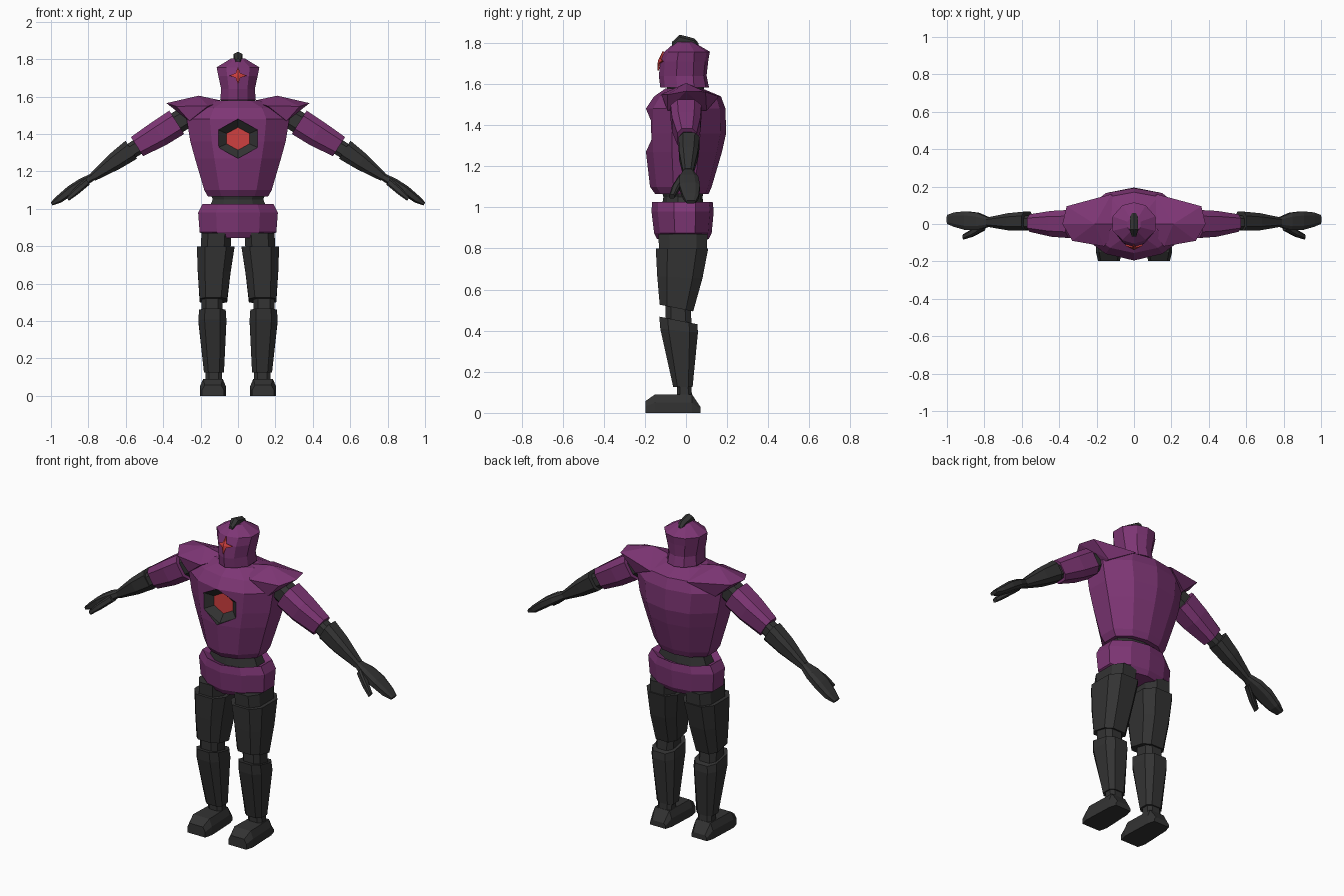
import bpy, bmesh, math

if "Cube" in bpy.data.objects:
    bpy.data.objects.remove(bpy.data.objects["Cube"])


def material(name, rgb):
    m = bpy.data.materials.new(name)
    m.diffuse_color = (*rgb, 1)
    m.use_nodes = True
    m.node_tree.nodes["Principled BSDF"].inputs["Base Color"].default_value = m.diffuse_color
    return m


PURPLE = material("purple armor", (0.205, 0.036, 0.175))
DARK = material("charcoal", (0.033, 0.033, 0.033))
RED = material("red", (0.62, 0.05, 0.05))


def finish(name, bm, mat):
    bmesh.ops.recalc_face_normals(bm, faces=bm.faces)
    me = bpy.data.meshes.new(name)
    bm.to_mesh(me)
    bm.free()
    me.materials.append(mat)
    ob = bpy.data.objects.new(name, me)
    bpy.context.collection.objects.link(ob)
    return ob


def loft(name, rings, mat):
    """Skin equal-length rings of 3D points and cap both ends."""
    bm = bmesh.new()
    vs = [[bm.verts.new(p) for p in r] for r in rings]
    n = len(vs[0])
    for a, b in zip(vs, vs[1:]):
        for i in range(n):
            j = (i + 1) % n
            bm.faces.new((a[i], a[j], b[j], b[i]))
    bm.faces.new(vs[0])
    bm.faces.new(vs[-1])
    return finish(name, bm, mat)


def hull(name, pts, mat):
    bm = bmesh.new()
    for p in pts:
        bm.verts.new(p)
    bmesh.ops.convex_hull(bm, input=bm.verts)
    bmesh.ops.dissolve_limit(bm, angle_limit=0.02, verts=bm.verts, edges=bm.edges)
    return finish(name, bm, mat)


def body_ring(z, w, f, b):
    """Ten-sided symmetric section with a ridge at front and back."""
    half = [(0, f), (.55 * w, f * .82), (w, f * .35), (w, b * .35), (.55 * w, b * .86), (0, b)]
    pts = half + [(-x, y) for x, y in half[-2:0:-1]]
    return [(x, y, z) for x, y in pts]


def body(name, specs, mat):
    return loft(name, [body_ring(*s) for s in specs], mat)


def octagon(a0, a1, b0, b1, c=0.22):
    """Rectangle with chamfered corners."""
    da, db = (a1 - a0) * c, (b1 - b0) * c
    return [(a0 + da, b0), (a1 - da, b0), (a1, b0 + db), (a1, b1 - db),
            (a1 - da, b1), (a0 + da, b1), (a0, b1 - db), (a0, b0 + db)]


# Torso with a tapered waist and a hexagonal recess in the chest
torso = body("torso", [
    (1.065, .16, -.15, .11), (1.10, .18, -.175, .125), (1.27, .23, -.195, .175),
    (1.36, .255, -.195, .195), (1.48, .275, -.195, .192), (1.54, .235, -.155, .17),
    (1.578, .12, -.10, .08)], PURPLE)
HEX = [(0, 1), (1, .45), (1, -.45), (0, -1), (-1, -.45), (-1, .45)]
HZ, HR = 1.375, .105
cutter = loft("recess_cutter", [[(x * HR * s, y, HZ + z * HR * s) for x, z in HEX]
              for y, s in ((-.3, 1), (-.17, 1), (-.135, .58))], DARK)
cutter.hide_render = True
mod = torso.modifiers.new("recess", "BOOLEAN")
mod.operation, mod.solver, mod.object = "DIFFERENCE", "EXACT", cutter
bpy.context.view_layer.objects.active = torso
bpy.ops.object.modifier_apply(modifier=mod.name)
bpy.data.objects.remove(cutter)

# Recess walls are dark, its floor is red
torso.data.materials.clear()
for m in (PURPLE, DARK, RED):
    torso.data.materials.append(m)
for p in torso.data.polygons:
    cos = [torso.data.vertices[i].co for i in p.vertices]
    inside = all(abs(c.x) < HR + .002 and abs(c.z - HZ) < HR + .002 and c.y < 0 for c in cos)
    floor = inside and all(c.y > -.137 for c in cos)
    p.material_index = 2 if floor else 1 if inside else 0

# Waist, pelvis, neck
body("waist", [(.99, .16, -.12, .09), (1.05, .135, -.11, .08), (1.09, .15, -.12, .09)], DARK)
body("pelvis", [(.845, .15, -.14, .11), (.875, .205, -.155, .125), (.98, .213, -.168, .135),
                (1.025, .19, -.165, .13), (1.005, .15, -.12, .095)], PURPLE)
body("neck", [(1.54, .10, -.10, .09), (1.60, .085, -.09, .085)], DARK)

# Head, crest and folded star on the face
body("head", [(1.583, .095, -.125, .112), (1.64, .09, -.132, .10), (1.71, .105, -.125, .108),
              (1.757, .114, -.105, .116), (1.805, .035, -.05, .035)], PURPLE)
loft("crest", [[(-w, y, 1.775), (w, y, 1.775), (w, y, h - .012), (0, y, h), (-w, y, h - .012)]
               for y, w, h in ((-.068, .012, 1.805), (-.03, .023, 1.84),
                               (.04, .02, 1.822), (.06, .01, 1.80))], DARK)
bm = bmesh.new()
mid = bm.verts.new((0, -.133, 1.712))
star = []
for i in range(8):
    a, r = i * math.pi / 4, (.046, .016)[i % 2]
    x, z = r * math.cos(a), r * math.sin(a)
    y = -.133 + .45 * abs(x) + (.5 * z if z > 0 else .06 * z)
    star.append(bm.verts.new((x, y, 1.712 + z)))
for i in range(8):
    bm.faces.new((mid, star[i], star[(i + 1) % 8]))
s = finish("face_star", bm, RED).modifiers.new("thickness", "SOLIDIFY")
s.thickness, s.offset = .008, 0

# Arm frame: u runs along the arm, t is perpendicular and upward
TH = math.radians(32.5)
CO, SI = math.cos(TH), math.sin(TH)
ARM = {
    "shoulder_joint": (DARK, [(-.04, -.05, .05, -.06, .06), (.10, -.055, .055, -.055, .062)]),
    "upper_arm": (PURPLE, [(.088, -.075, .075, -.068, .08), (.20, -.068, .07, -.066, .078),
                           (.337, -.042, .052, -.05, .071)]),
    "elbow": (DARK, [(.32, -.03, .045, -.035, .05), (.39, -.03, .045, -.035, .05)]),
    "forearm": (DARK, [(.372, -.036, .066, -.044, .07), (.48, -.034, .058, -.04, .056),
                       (.625, -.015, .035, -.023, .024)]),
    "hand": (DARK, [(.615, -.012, .032, -.018, .02), (.69, -.032, .06, -.02, .03),
                    (.763, -.032, .068, -.022, .03), (.84, -.015, .062, -.024, .018),
                    (.887, .0, .048, -.012, .007)]),
    "thumb": (DARK, [(.66, -.035, .01, -.025, .015), (.74, -.068, -.03, -.035, .003),
                     (.80, -.082, -.055, -.038, -.015)]),
}

# Leg sections: z, x range, y range, and tilt of the section along y
LEG = {
    "hip": [(.78, .04, .20, -.13, .10, 0), (.87, .035, .195, -.135, .105, 0)],
    "thigh": [(.51, .058, .205, -.128, .035, -.2), (.66, .04, .215, -.14, .08, -.05),
              (.80, .018, .22, -.147, .108, 0)],
    "knee": [(.40, .085, .195, -.10, .03, 0), (.54, .08, .195, -.10, .02, 0)],
    "shin": [(.125, .075, .182, -.062, .032, 0), (.40, .062, .212, -.125, .058, -.1),
             (.45, .066, .208, -.130, .055, -.2)],
    "ankle": [(.07, .085, .175, -.045, .03, 0), (.14, .085, .175, -.045, .025, 0)],
}

for side, sg in (("left", 1), ("right", -1)):
    # Winged shoulder plate
    hull(side + "_shoulder_plate", [(sg * x, y, z) for x, y, z in (
        (.21, 0, 1.605), (.33, -.09, 1.548), (.383, 0, 1.565), (.36, .095, 1.562),
        (.16, -.12, 1.55), (.12, .16, 1.54), (.07, 0, 1.575),
        (.26, -.09, 1.47), (.26, .10, 1.47))], PURPLE)
    for part, (mat, specs) in ARM.items():
        rings = [[(sg * (.25 + u * CO + t * SI), y, 1.505 - u * SI + t * CO)
                  for y, t in octagon(*o)] for u, *o in specs]
        loft(f"{side}_{part}", rings, mat)
    for part, specs in LEG.items():
        rings = [[(sg * x, y, z + k * (y - (y0 + y1) / 2))
                  for x, y in octagon(x0, x1, y0, y1)] for z, x0, x1, y0, y1, k in specs]
        loft(f"{side}_{part}", rings, DARK)
    # Foot: sections from toe to heel
    loft(side + "_foot", [[(sg * (.134 + x), y, z) for x, z in (
        (-w, 0), (w, 0), (w, h * .55), (w * .75, h), (-w * .75, h), (-w, h * .55))]
        for y, w, h in ((-.197, .058, .058), (-.15, .07, .09), (.03, .062, .09),
                        (.07, .05, .03))], DARK)
